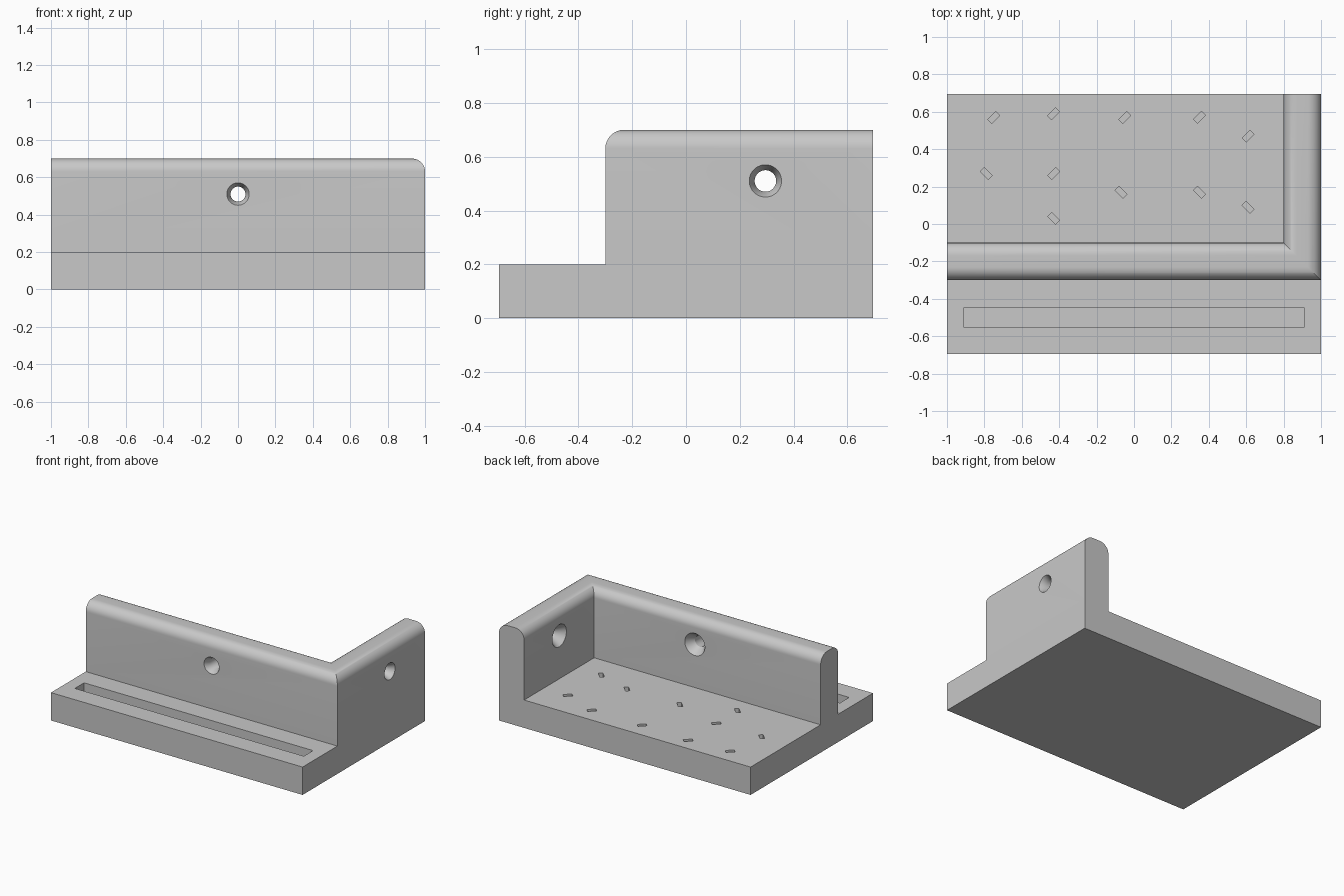
import bpy, bmesh, math
from mathutils import Vector, Matrix

if "Cube" in bpy.data.objects:
    bpy.data.objects.remove(bpy.data.objects["Cube"], do_unlink=True)

grey = bpy.data.materials.new("plain grey")
grey.use_nodes = True
colour = (0.58, 0.58, 0.58, 1)
grey.diffuse_color = colour
grey.node_tree.nodes["Principled BSDF"].inputs["Base Color"].default_value = colour

HALF_DEPTH, BASE_TOP, WALL_TOP = 0.695, 0.2, 0.7
WALL_FRONT, THICK, ROUND = -0.3, 0.2, 0.07


def loft(bm, rings):
    """Skin a row of closed rings and cap both ends."""
    rows = [[bm.verts.new(p) for p in ring] for ring in rings]
    n = len(rows[0])
    for a, b in zip(rows, rows[1:]):
        for i in range(n):
            j = (i + 1) % n
            bm.faces.new((a[i], a[j], b[j], b[i]))
    bm.faces.new(rows[0][::-1])
    bm.faces.new(rows[-1])


def box(bm, size, centre, angle=0):
    m = Matrix.Translation(centre) @ Matrix.Rotation(math.radians(angle), 4, 'Z')
    bmesh.ops.create_cube(bm, size=1, matrix=m @ Matrix.Diagonal((*size, 1)))


def finish(bm, name):
    bmesh.ops.recalc_face_normals(bm, faces=bm.faces)
    mesh = bpy.data.meshes.new(name)
    bm.to_mesh(mesh)
    bm.free()
    mesh.materials.append(grey)
    ob = bpy.data.objects.new(name, mesh)
    bpy.context.collection.objects.link(ob)
    return ob


def carve(ob, cutter):
    """Cut the pockets, drop the cutter and shade the result."""
    bpy.ops.object.select_all(action='DESELECT')
    ob.select_set(True)
    bpy.context.view_layer.objects.active = ob
    mod = ob.modifiers.new("pockets", 'BOOLEAN')
    mod.operation, mod.solver, mod.object = 'DIFFERENCE', 'EXACT', cutter
    bpy.ops.object.modifier_apply(modifier=mod.name)
    bpy.data.objects.remove(cutter, do_unlink=True)
    bpy.ops.object.shade_smooth_by_angle(angle=math.radians(30))


# Base slab with a long front groove and small slanted slots
bm = bmesh.new()
box(bm, (2, 2 * HALF_DEPTH, BASE_TOP), (0, 0, BASE_TOP / 2))
base = finish(bm, "base_plate")

bm = bmesh.new()
box(bm, (1.82, 0.105, 0.2), (0, -0.5, BASE_TOP))
rising = [(-0.75, 0.57), (-0.43, 0.59), (-0.05, 0.57), (0.35, 0.57),
          (0.61, 0.47), (-0.43, 0.27)]
falling = [(-0.79, 0.27), (-0.07, 0.17), (0.35, 0.17), (0.61, 0.09), (-0.43, 0.03)]
for spots, angle in ((rising, 45), (falling, -45)):
    for x, y in spots:
        box(bm, (0.06, 0.03, 0.2), (x, y, BASE_TOP), angle)
carve(base, finish(bm, "slot_cutter"))

# Wall section: distance in from the outer face, and height
section = [(THICK, BASE_TOP), (0, BASE_TOP)]
for centre, start in ((ROUND, 180), (THICK - ROUND, 90)):
    for i in range(13):
        a = math.radians(start - 90 * i / 12)
        section.append((centre + ROUND * math.cos(a),
                        WALL_TOP - ROUND + ROUND * math.sin(a)))

# Corner wall swept along the front and down the left side with a mitre
bm = bmesh.new()
loft(bm, [
    [(-1, WALL_FRONT + u, z) for u, z in section],
    [(1 - u, WALL_FRONT + u, z) for u, z in section],
    [(1 - u, HALF_DEPTH, z) for u, z in section],
])
wall = finish(bm, "corner_wall")

# Screw holes, flared on both faces
bm = bmesh.new()
hole = [(-0.02, 0.07), (0.04, 0.04), (0.14, 0.04), (0.22, 0.093)]
for origin, inward, side in (
        (Vector((0, WALL_FRONT, 0.51)), Vector((0, 1, 0)), Vector((1, 0, 0))),
        (Vector((1, 0.295, 0.51)), Vector((-1, 0, 0)), Vector((0, 1, 0)))):
    up = Vector((0, 0, 1))
    turns = [math.tau * i / 48 for i in range(48)]
    loft(bm, [[origin + inward * t + (side * math.cos(a) + up * math.sin(a)) * r
               for a in turns] for t, r in hole])
carve(wall, finish(bm, "hole_cutter"))
